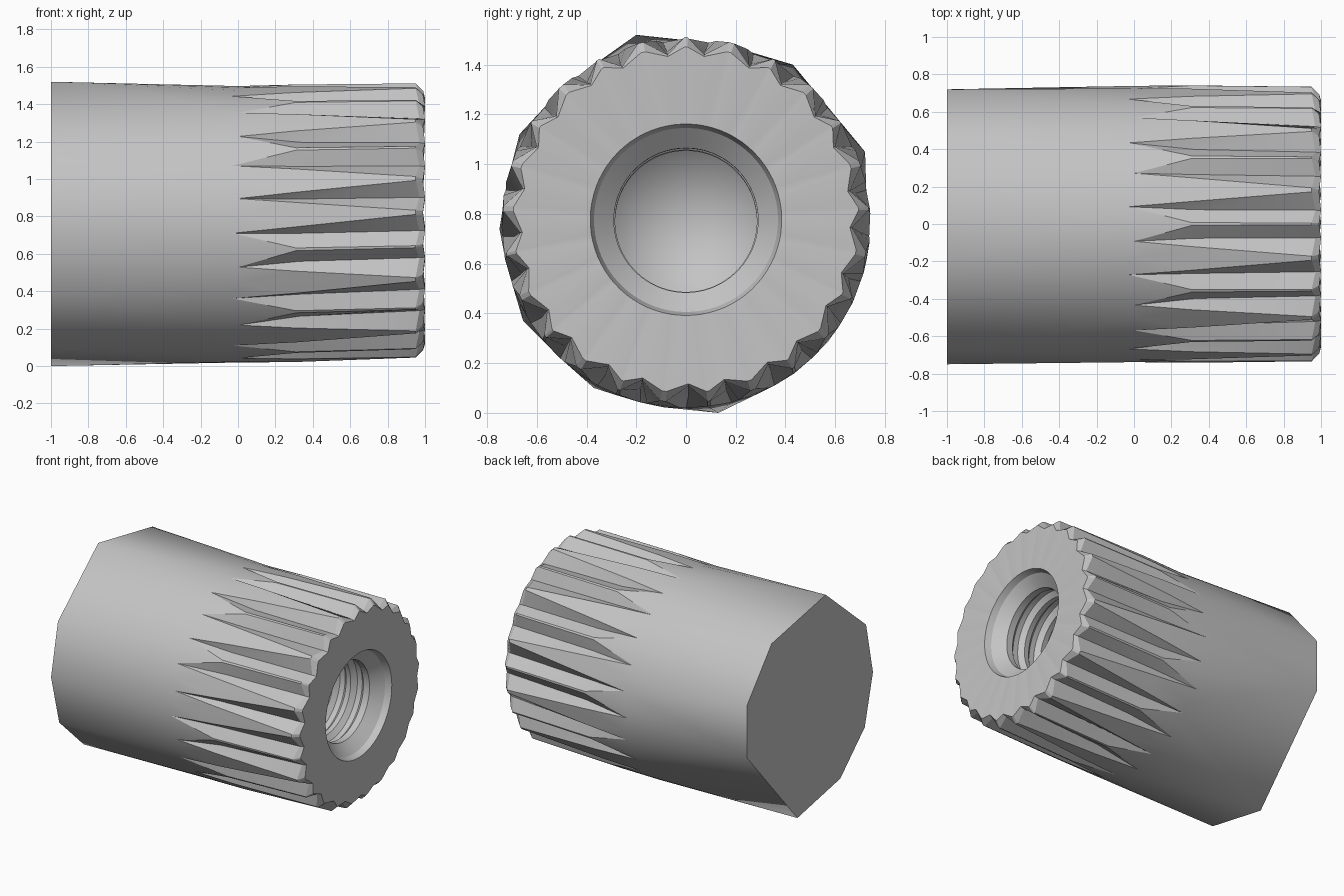
import bpy, bmesh
from math import sin, cos, tau, radians, atan2

cube = bpy.data.objects.get("Cube")
if cube:
    bpy.data.objects.remove(cube)

TEETH = 25
STEP = tau / TEETH
FIRST = radians(-36)
CENTRE = 0.757
TILT = 0.02

grey = bpy.data.materials.new("plain_grey")
grey.use_nodes = True
grey.diffuse_color = (0.55, 0.55, 0.55, 1)
grey.node_tree.nodes["Principled BSDF"].inputs["Base Color"].default_value = (0.55, 0.55, 0.55, 1)

bm = bmesh.new()


def point(x, r, a):
    """Vertex at radius r and angle a around the slightly tilted long axis."""
    return bm.verts.new((x, r * sin(a), CENTRE + TILT * x + r * cos(a)))


def bridge(a, b):
    """Join two closed rings of equal length."""
    for i in range(len(a)):
        j = (i + 1) % len(a)
        bm.faces.new((a[i], a[j], b[j], b[i]))


def is_short(i):
    """Short teeth alternate with long ones, with one break in the rhythm."""
    return i % 2 == (0 if i < 22 else 1)


# Faceted flat cap
outline = [(-0.2, 1.52), (0.43, 1.40), (0.72, 1.05), (0.72, 0.67), (0.13, 0.0),
           (-0.37, 0.10), (-0.655, 0.37), (-0.75, 0.74), (-0.67, 1.12)]
cap = [bm.verts.new((-1, y, z)) for y, z in outline]
cap_angles = [atan2(y, z - CENTRE) for y, z in outline]
bm.faces.new(cap)

# Ring where the grooves start: groove tip, then tooth centre
start = []
for i in range(TEETH):
    a = FIRST + i * STEP
    start.append(point(-0.03 if i % 2 else 0.0, 0.738, a))
    start.append(point(0.0, 0.74, a + STEP / 2))


# Body fans from the cap corners to the ring
def nearest_corner(i):
    a = FIRST + (i + 0.5) * STEP / 2
    return max(range(len(cap)), key=lambda k: cos(a - cap_angles[k]))


count = len(start)
for i in range(count):
    j = (i + 1) % count
    here, after = nearest_corner(i), nearest_corner(j)
    bm.faces.new((cap[here], start[i], start[j]))
    if here != after:
        bm.faces.new((cap[here], start[j], cap[after]))


# Toothed rings: valley, then both edges of the narrowing land
def toothed_ring(x, valley_x, valley, peak, short_land, long_land):
    ring = []
    for i in range(TEETH):
        a = FIRST + i * STEP
        # Valleys lean towards the short tooth beside them
        lean = 0.06 * (is_short(i) - is_short((i - 1) % TEETH))
        half = short_land if is_short(i) else long_land
        ring.append(point(valley_x, valley, a + STEP * lean))
        ring.append(point(x, peak, a + STEP * (0.5 - half)))
        ring.append(point(x, peak, a + STEP * (0.5 + half)))
    return ring


shoulder = toothed_ring(0.31, 0.33, 0.692, 0.742, 0.04, 0.35)
tooth_end = toothed_ring(0.95, 0.97, 0.668, 0.735, 0.03, 0.06)
rim = toothed_ring(0.99, 1.0, 0.66, 0.695, 0.03, 0.05)
for i in range(TEETH):
    tip, mid, following = start[2 * i], start[2 * i + 1], start[(2 * i + 2) % count]
    valley, left, right = shoulder[3 * i:3 * i + 3]
    before = shoulder[3 * i - 1]
    for tri in ((tip, before, valley), (tip, valley, left), (tip, left, mid),
                (mid, left, right), (mid, right, following)):
        bm.faces.new(tri)
bridge(shoulder, tooth_end)
bridge(tooth_end, rim)

# End face, then a ridged socket
socket = [(0.985, 0.385), (0.94, 0.37), (0.87, 0.29)]
for ridge_x in (0.82, 0.68, 0.54):
    socket += [(ridge_x, 0.29), (ridge_x - 0.03, 0.32), (ridge_x - 0.07, 0.32),
               (ridge_x - 0.10, 0.285)]
previous = rim
for x, r in socket:
    ring = [point(x, r, FIRST + STEP * (k // 3 + (0, 0.35, 0.65)[k % 3]))
            for k in range(3 * TEETH)]
    bridge(previous, ring)
    previous = ring

# Steep conical socket floor
apex = point(0.2, 0, 0)
for i, v in enumerate(previous):
    bm.faces.new((v, previous[(i + 1) % len(previous)], apex))

bmesh.ops.recalc_face_normals(bm, faces=bm.faces)
mesh = bpy.data.meshes.new("fluted_knob")
bm.to_mesh(mesh)
bm.free()
mesh.materials.append(grey)
knob = bpy.data.objects.new("fluted_knob", mesh)
bpy.context.collection.objects.link(knob)

bpy.ops.object.select_all(action='DESELECT')
knob.select_set(True)
bpy.context.view_layer.objects.active = knob
bpy.ops.object.shade_smooth_by_angle(angle=radians(25))
